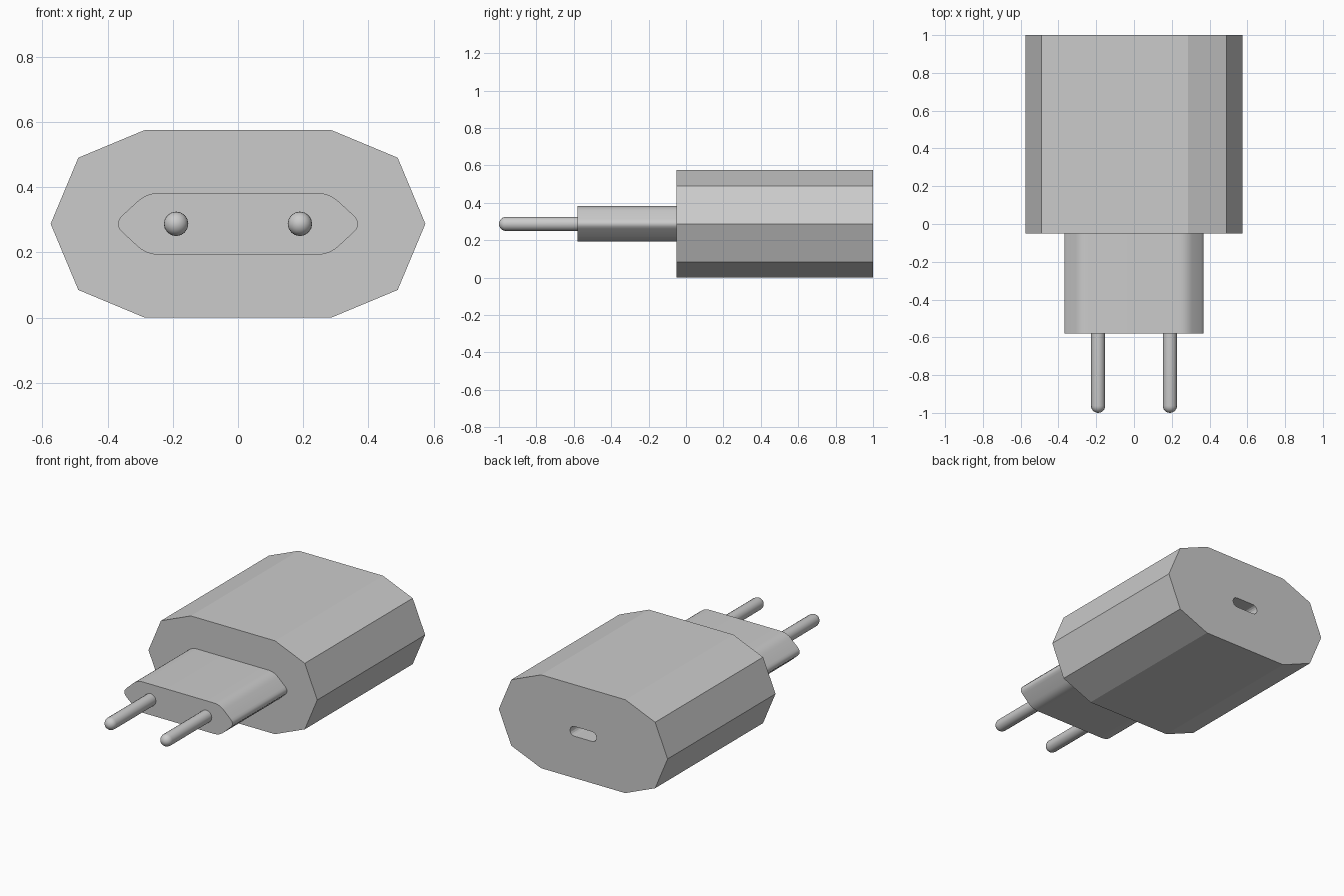
import bpy, bmesh, math
from mathutils import Vector, Matrix

if "Cube" in bpy.data.objects:
    bpy.data.objects.remove(bpy.data.objects["Cube"])

ZC = 0.2875  # height of the centre line

plastic = bpy.data.materials.new("grey_plastic")
plastic.diffuse_color = (0.6, 0.6, 0.6, 1)
plastic.use_nodes = True
plastic.node_tree.nodes["Principled BSDF"].inputs["Base Color"].default_value = plastic.diffuse_color


def finish(name, bm):
    bmesh.ops.recalc_face_normals(bm, faces=bm.faces)
    mesh = bpy.data.meshes.new(name)
    bm.to_mesh(mesh)
    bm.free()
    mesh.materials.append(plastic)
    ob = bpy.data.objects.new(name, mesh)
    bpy.context.collection.objects.link(ob)
    return ob


def extrude(name, profile, y0, y1):
    """Prism along y from an (x, z) profile centred on the centre line."""
    bm = bmesh.new()
    face = bm.faces.new([bm.verts.new((x, y0, z + ZC)) for x, z in profile])
    new = bmesh.ops.extrude_face_region(bm, geom=[face])["geom"]
    verts = [v for v in new if isinstance(v, bmesh.types.BMVert)]
    bmesh.ops.translate(bm, verts=verts, vec=(0, y1 - y0, 0))
    return finish(name, bm)


def mirror4(quarter):
    """Complete a profile listed from the right tip up to the top edge."""
    right = [(x, -z) for x, z in reversed(quarter) if z > 0] + quarter
    return right + [(-x, -z) for x, z in right]


def rounded(profile, cut, steps=5):
    """Replace each corner by a short curve starting 'cut' away from it."""
    out = []
    for i, p in enumerate(profile):
        p = Vector(p)
        a = p + (Vector(profile[i - 1]) - p).normalized() * cut
        b = p + (Vector(profile[(i + 1) % len(profile)]) - p).normalized() * cut
        for k in range(steps + 1):
            t = k / steps
            out.append(tuple(a * (1 - t) ** 2 + p * 2 * t * (1 - t) + b * t * t))
    return out


# Housing with ten flat sides
body = extrude("housing", mirror4([(0.575, 0), (0.49, 0.203), (0.287, 0.2875)]), -0.05, 1.0)

# Charging port: slot cut into the back
slot = []
for side in (1, -1):
    for k in range(9):
        a = -math.pi / 2 + math.pi * k / 8
        slot.append((side * (0.06 + 0.03 * math.cos(a)), side * 0.03 * math.sin(a)))
cutter = extrude("port_cutter", slot, 0.8, 1.1)
mod = body.modifiers.new("port", 'BOOLEAN')
mod.object = cutter
mod.operation = 'DIFFERENCE'
mod.solver = 'EXACT'
bpy.context.view_layer.objects.active = body
body.select_set(True)
bpy.ops.object.modifier_apply(modifier=mod.name)
bpy.data.objects.remove(cutter)

# Plug neck with softened corners
neck = extrude("plug_neck", rounded(mirror4([(0.383, 0), (0.28, 0.095)]), 0.038), -0.58, -0.05)

# Two round pins with domed tips
R, SEG, RINGS = 0.0375, 16, 6
pins = []
for side, name in ((-1, "left_pin"), (1, "right_pin")):
    bm = bmesh.new()
    outline = [(0, -1.0)]
    for k in range(1, RINGS + 1):
        a = math.pi / 2 * k / RINGS
        outline.append((R * math.sin(a), -1.0 + R - R * math.cos(a)))
    outline += [(R, -0.58), (0, -0.58)]
    verts = [bm.verts.new((r, y, 0)) for r, y in outline]
    edges = [bm.edges.new(pair) for pair in zip(verts, verts[1:])]
    bmesh.ops.spin(bm, geom=verts + edges, cent=(0, 0, 0), axis=(0, 1, 0),
                   angle=2 * math.pi, steps=SEG)
    bmesh.ops.remove_doubles(bm, verts=bm.verts, dist=1e-5)
    bmesh.ops.transform(bm, matrix=Matrix.Translation((side * 0.19, 0, ZC)), verts=bm.verts)
    pins.append(finish(name, bm))

# Smooth only the rounded parts
bpy.ops.object.select_all(action='DESELECT')
for ob in [neck] + pins:
    ob.select_set(True)
bpy.context.view_layer.objects.active = neck
bpy.ops.object.shade_smooth_by_angle(angle=math.radians(30))
